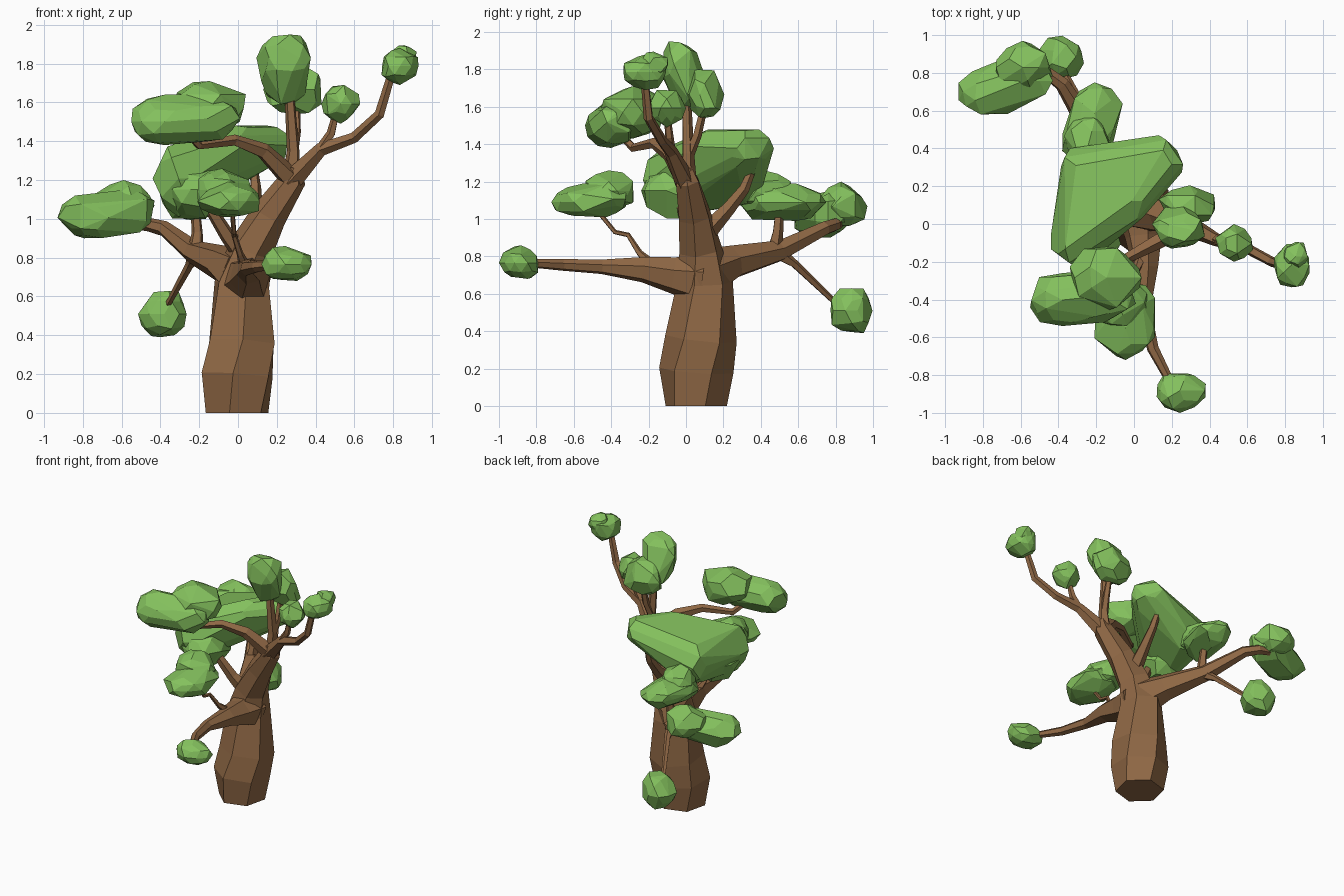
import bpy, bmesh, math, random
from mathutils import Vector

if "Cube" in bpy.data.objects:
    bpy.data.objects.remove(bpy.data.objects["Cube"])

random.seed(11)

def material(name, rgb):
    m = bpy.data.materials.new(name)
    m.diffuse_color = (*rgb, 1)
    m.use_nodes = True
    m.node_tree.nodes["Principled BSDF"].inputs["Base Color"].default_value = m.diffuse_color
    return m

BARK = material("bark", (0.28, 0.14, 0.06))
LEAF = material("leaf", (0.23, 0.53, 0.11))

def finish(bm, name, mat):
    bmesh.ops.recalc_face_normals(bm, faces=bm.faces)
    me = bpy.data.meshes.new(name)
    bm.to_mesh(me)
    bm.free()
    me.materials.append(mat)
    ob = bpy.data.objects.new(name, me)
    bpy.context.collection.objects.link(ob)

def limb(name, path, sides=5, twist=0.0, start=0.0):
    """Tapered faceted tube; path is a list of (x, y, z, radius)."""
    bm = bmesh.new()
    pts = [Vector(p[:3]) for p in path]
    u, rings = Vector((0.9, 0.37, 0.21)), []
    for i, p in enumerate(pts):
        a = (p - pts[i - 1]).normalized() if i else (pts[1] - p).normalized()
        b = (pts[i + 1] - p).normalized() if i < len(pts) - 1 else a
        t = (a + b).normalized()
        u = (u - t * u.dot(t)).normalized()
        v = t.cross(u)
        ring = []
        for k in range(sides):
            ang = start + 2 * math.pi * k / sides + twist * i
            ring.append(bm.verts.new(p + (u * math.cos(ang) + v * math.sin(ang)) * path[i][3]))
        rings.append(ring)
    for r0, r1 in zip(rings, rings[1:]):
        for k in range(sides):
            j = (k + 1) % sides
            bm.faces.new((r0[k], r0[j], r1[j], r1[k]))
    bm.faces.new(rings[0][::-1])
    bm.faces.new(rings[-1])
    finish(bm, name, BARK)

def foliage(name, *lobes):
    """Rough faceted clump: hull around lobes given as (centre, radii)."""
    pts = []
    for c, r in lobes:
        tmp = bmesh.new()
        bmesh.ops.create_icosphere(tmp, subdivisions=2, radius=1)
        raw = [v.co * random.uniform(0.82, 1.12) for v in tmp.verts]
        tmp.free()
        # fit the roughened lobe exactly to its stated radii
        lo = [min(p[i] for p in raw) for i in range(3)]
        hi = [max(p[i] for p in raw) for i in range(3)]
        pts += [[c[i] + r[i] * (2 * (p[i] - lo[i]) / (hi[i] - lo[i]) - 1) for i in range(3)]
                for p in raw]
    bm = bmesh.new()
    for p in pts:
        bm.verts.new(p)
    bmesh.ops.convex_hull(bm, input=bm.verts)
    bmesh.ops.delete(bm, geom=[v for v in bm.verts if not v.link_faces], context='VERTS')
    bmesh.ops.dissolve_limit(bm, angle_limit=math.radians(12), verts=bm.verts, edges=bm.edges)
    finish(bm, name, LEAF)

# Trunk leaning into the main right-hand limb
limb("trunk", [(-.005, .055, 0, .168), (-.005, .055, .19, .2), (.02, .08, .36, .192),
               (.02, .1, .66, .152), (.065, .075, .84, .118), (.16, .045, 1.02, .093),
               (.28, .005, 1.2, .07), (.29, -.01, 1.27, .045)], sides=6, twist=0.13, start=-0.1)

# Upper branches
limb("crown_branch", [(.27, .01, 1.17, .05), (.285, .01, 1.35, .034), (.26, 0, 1.72, .024)])
limb("crown_side_branch", [(.28, .01, 1.33, .03), (.3, .06, 1.45, .025), (.3, .1, 1.62, .02)])
limb("right_branch", [(.27, 0, 1.19, .06), (.43, -.08, 1.36, .037), (.6, -.13, 1.42, .029),
                      (.73, -.2, 1.54, .027), (.79, -.22, 1.74, .022)])
limb("right_twig", [(.42, -.08, 1.35, .028), (.48, -.09, 1.44, .024), (.51, -.1, 1.56, .017)])
limb("left_upper_branch", [(.28, 0, 1.2, .06), (.13, -.09, 1.35, .042), (-.02, -.17, 1.405, .03),
                           (-.2, -.28, 1.38, .024), (-.25, -.33, 1.43, .02)])
limb("middle_branch", [(.08, .08, .9, .06), (.09, .23, 1.06, .038), (.09, .31, 1.16, .03),
                       (.08, .36, 1.28, .02)])
limb("middle_left_branch", [(.04, .07, .8, .06), (-.06, .02, .92, .04), (-.16, -.03, 1.08, .03)])

# Rear branch with its two twigs
limb("rear_branch", [(.02, .1, .71, .14), (-.08, .25, .77, .095), (-.23, .5, .83, .06),
                     (-.38, .74, .95, .04), (-.46, .8, .97, .035), (-.58, .82, .98, .025)], sides=6)
limb("rear_low_twig", [(-.22, .49, .82, .04), (-.25, .58, .76, .023), (-.36, .79, .56, .016),
                       (-.38, .86, .53, .014)])
limb("rear_high_twig", [(-.22, .47, .82, .045), (-.21, .49, .93, .03), (-.22, .5, 1.05, .025)])

# Front branch with its twig
limb("front_branch", [(.04, .08, .68, .14), (.05, -.07, .7, .1), (.06, -.23, .73, .07),
                      (.05, -.45, .745, .04), (.1, -.66, .755, .032), (.2, -.85, .765, .022)], sides=6)
limb("front_twig", [(.04, -.17, .74, .035), (.01, -.25, .82, .018), (-.02, -.31, .915, .014),
                    (-.02, -.38, .93, .013), (-.03, -.47, 1.04, .013)])

# Crown clumps
foliage("crown_leaves", ((.235, -.03, 1.83), (.14, .1, .12)), ((.24, .02, 1.71), (.12, .1, .12)))
foliage("crown_low_leaves", ((.28, .1, 1.67), (.15, .105, .13)))
foliage("right_twig_leaves", ((.53, -.1, 1.59), (.1, .1, .1)))
foliage("right_tip_leaves", ((.835, -.22, 1.785), (.095, .115, .095)))
foliage("right_tip_knob", ((.855, -.17, 1.82), (.065, .075, .075)))

# Left upper clump, two lobes
foliage("left_upper_leaves", ((-.37, -.4, 1.51), (.18, .14, .13)), ((-.15, -.38, 1.52), (.16, .14, .12)))
foliage("left_upper_cap", ((-.15, -.29, 1.57), (.19, .17, .14)))

# Large middle clump rising toward the rear right
foliage("middle_leaves", ((-.31, -.1, 1.2), (.13, .13, .19)), ((.13, .33, 1.37), (.13, .14, .11)),
        ((-.23, .24, 1.25), (.17, .17, .17)), ((-.01, .12, 1.39), (.1, .12, .09)))
foliage("middle_low_leaves", ((-.24, -.04, 1.16), (.17, .2, .16)))

# Front clumps
foliage("front_twig_leaves", ((-.07, -.41, 1.15), (.14, .13, .11)))
foliage("front_twig_low_leaves", ((-.05, -.56, 1.1), (.16, .16, .09)),
        ((-.03, -.43, 1.1), (.14, .12, .09)))
foliage("front_tip_leaves", ((.25, -.895, .77), (.13, .105, .09)))

# Rear clumps
foliage("rear_tip_leaves", ((-.77, .7, 1.01), (.16, .12, .11)), ((-.58, .75, 1.04), (.15, .13, .11)))
foliage("rear_tip_cap", ((-.58, .83, 1.08), (.15, .14, .12)))
foliage("rear_low_leaves", ((-.39, .885, .51), (.125, .112, .12)))
foliage("rear_high_leaves", ((-.2, .6, 1.09), (.14, .15, .1)), ((-.25, .43, 1.09), (.13, .15, .1)))
foliage("rear_high_cap", ((-.25, .43, 1.15), (.12, .15, .11)))
